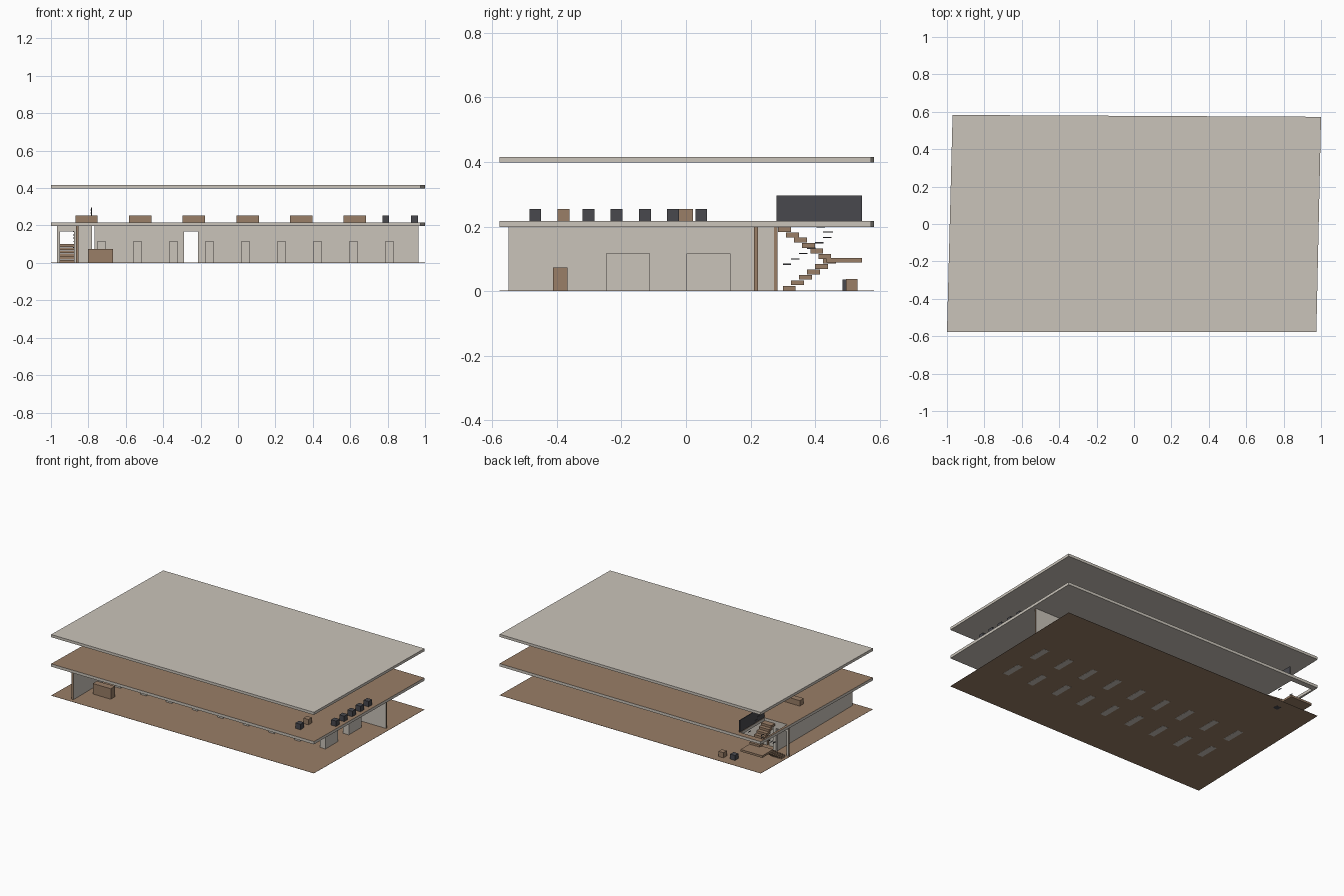
import bpy, bmesh
from mathutils import Vector

cube = bpy.data.objects.get("Cube")
if cube:
    bpy.data.objects.remove(cube, do_unlink=True)


def make_material(name, rgb):
    mat = bpy.data.materials.new(name)
    mat.use_nodes = True
    color = (*rgb, 1)
    mat.diffuse_color = color
    mat.node_tree.nodes["Principled BSDF"].inputs["Base Color"].default_value = color
    return mat


STONE = make_material("pale stone", (0.59, 0.55, 0.49))
WOOD = make_material("brown wood", (0.32, 0.21, 0.135))
DARK = make_material("dark charcoal", (0.066, 0.066, 0.076))


def add_object(name, bm, *mats):
    bmesh.ops.recalc_face_normals(bm, faces=bm.faces)
    mesh = bpy.data.meshes.new(name)
    bm.to_mesh(mesh)
    bm.free()
    for mat in mats:
        mesh.materials.append(mat)
    obj = bpy.data.objects.new(name, mesh)
    bpy.context.collection.objects.link(obj)
    return obj


def add_box(bm, x, y, z):
    """Box between the (low, high) pairs of each axis."""
    made = bmesh.ops.create_cube(bm, size=1)
    for v in made["verts"]:
        v.co = Vector(((a[0] + a[1]) / 2 + c * (a[1] - a[0])
                       for a, c in zip((x, y, z), v.co)))


def box(name, x, y, z, mat):
    bm = bmesh.new()
    add_box(bm, x, y, z)
    return add_object(name, bm, mat)


def block(name, x, y, z, size, mat):
    """Box standing on z, centred on x and y."""
    w, d, h = size
    return box(name, (x - w / 2, x + w / 2), (y - d / 2, y + d / 2), (z, z + h), mat)


# Slabs: skewed outline, optionally with a stairwell hole
OUTLINE = [(-1, -0.578), (0.975, -0.578), (1, 0.573), (-0.97, 0.583)]
STAIRWELL = [(-0.96, 0.285), (-0.96, 0.545), (-0.79, 0.545), (-0.79, 0.285)]


def slab(name, z0, z1, loops, mats, wood_top=False):
    curve = bpy.data.curves.new(name + "_outline", "CURVE")
    curve.dimensions = "2D"
    curve.fill_mode = "BOTH"
    curve.extrude = (z1 - z0) / 2
    for loop in loops:
        spline = curve.splines.new("POLY")
        spline.points.add(len(loop) - 1)
        for p, (x, y) in zip(spline.points, loop):
            p.co = (x, y, 0, 1)
        spline.use_cyclic_u = True
    helper = bpy.data.objects.new(name + "_outline", curve)
    bpy.context.collection.objects.link(helper)
    graph = bpy.context.evaluated_depsgraph_get()
    mesh = bpy.data.meshes.new_from_object(helper.evaluated_get(graph))
    bm = bmesh.new()
    bm.from_mesh(mesh)
    bpy.data.objects.remove(helper)
    bmesh.ops.remove_doubles(bm, verts=bm.verts, dist=1e-5)
    bmesh.ops.translate(bm, verts=bm.verts, vec=(0, 0, (z0 + z1) / 2))
    for f in bm.faces:
        f.smooth = False
        top = f.calc_center_median().z > z1 - 1e-4
        f.material_index = 1 if wood_top and top else 0
    return add_object(name, bm, *mats)


slab("ground_floor", 0.0008, 0.002, [OUTLINE], [WOOD])
slab("upper_floor", 0.198, 0.217, [OUTLINE, STAIRWELL], [STONE, WOOD], True)
slab("roof", 0.398, 0.416, [OUTLINE], [STONE])


# Walls: outline with door notches, extruded; the two ends are wood
def wall(name, start, end, across, along_x=True, door=None, thick=0.012):
    low, top, lintel = 0.002, 0.198, 0.167
    pts = [(start, low)]
    if door:
        a, b = door
        pts += [(a, low), (a, lintel), (b, lintel), (b, low)]
    pts += [(end, low), (end, top), (start, top)]
    bm = bmesh.new()

    def place(u, v, t):
        return (u, t, v) if along_x else (t, u, v)

    face = bm.faces.new([bm.verts.new(place(u, v, across - thick / 2)) for u, v in pts])
    made = bmesh.ops.extrude_face_region(bm, geom=[face])
    verts = [g for g in made["geom"] if isinstance(g, bmesh.types.BMVert)]
    bmesh.ops.translate(bm, verts=verts, vec=place(0, 0, thick))
    for f in bm.faces:
        c = f.calc_center_median()
        u = c.x if along_x else c.y
        f.material_index = int(min(abs(u - start), abs(u - end)) < 1e-4)
    return add_object(name, bm, STONE, WOOD)


wall("back_wall", -0.766, 0.965, 0.217, door=(-0.29, -0.215))
wall("back_wall_short", -0.852, -0.78, 0.217)
wall("side_wall", -0.55, 0.272, -0.859, along_x=False, thick=0.014)
wall("stair_door_wall", -0.968, -0.851, 0.278, door=(-0.953, -0.877))

# Low stone partitions, nine by two
for row, y in enumerate((-0.18, 0.07)):
    for i in range(9):
        block(f"partition_{row}_{i}", -0.73 + 0.1925 * i, y, 0,
              (0.042, 0.136, 0.117), STONE)

# Ground floor furniture
block("reception_desk", -0.735, -0.39, 0.001, (0.135, 0.045, 0.072), WOOD)
block("ground_stool_wood", -0.635, 0.513, 0.001, (0.036, 0.036, 0.036), WOOD)
block("ground_stool_dark", -0.715, 0.503, 0, (0.036, 0.036, 0.036), DARK)

# Staircase: two flights of six steps around a landing
rise, going, steps = 0.1 / 6, 0.025, 6
bm = bmesh.new()
for i in range(steps):
    y, z = 0.3 + going * i, rise * i
    add_box(bm, (-0.955, -0.878), (y, y + 0.04), (z + 0.002, z + rise))
    y = 0.45 - going * i
    add_box(bm, (-0.868, -0.792), (y - 0.04, y), (z + 0.1, z + 0.1 + rise - 0.001))
add_box(bm, (-0.955, -0.792), (0.435, 0.545), (0.088, 0.102))
add_object("staircase", bm, WOOD)

# Handrail pieces above each flight
bm = bmesh.new()
for i in range(steps + 1):
    y, z = 0.3 + going * min(i, steps - 1), 0.083 + rise * i
    add_box(bm, (-0.882, -0.878), (y, y + 0.026), (z - 0.002, z + 0.002))
    y = 0.43 - going * min(i, steps - 1)
    add_box(bm, (-0.789, -0.785), (y, y + 0.026), (z + 0.098, z + 0.102))
add_object("handrails", bm, DARK)

# Stairwell guard panel
box("stairwell_guard", (-0.786, -0.781), (0.28, 0.545), (0.217, 0.297), DARK)

# Upper floor furniture
for i in range(6):
    block(f"table_{i}", -0.81 + 0.287 * i, 0, 0.217, (0.12, 0.042, 0.037), WOOD)
seat = (0.037, 0.037, 0.037)
block("front_stool_dark", 0.79, -0.467, 0.217, seat, DARK)
block("front_stool_wood", 0.79, -0.38, 0.217, seat, WOOD)
for i in range(5):
    block(f"side_stool_{i}", 0.943, -0.302 + 0.0873 * i, 0.217, seat, DARK)
